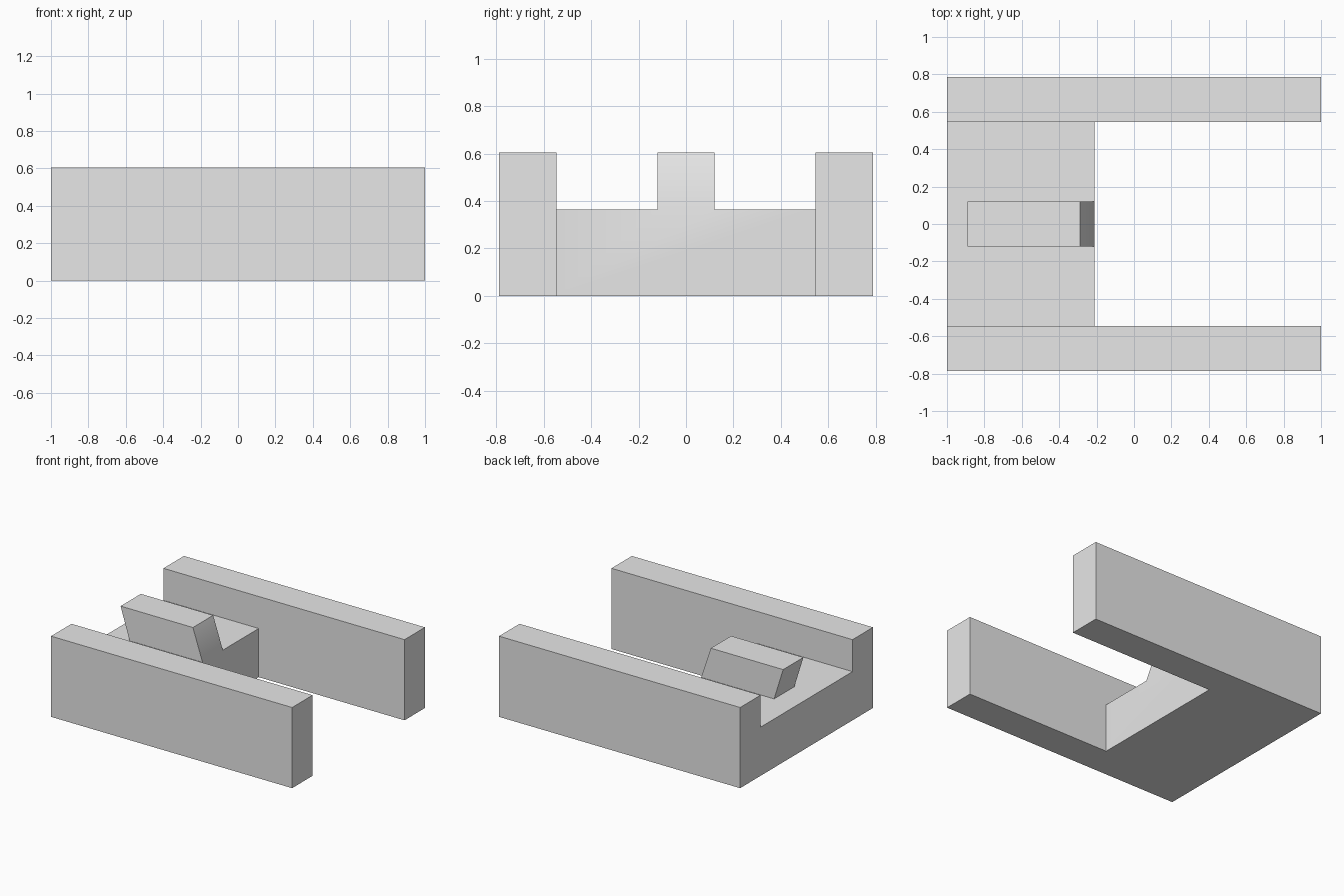
import bpy
import bmesh
from math import radians

cube = bpy.data.objects.get("Cube")
if cube:
    bpy.data.objects.remove(cube, do_unlink=True)

# Plain grey finish
GREY = (0.8, 0.8, 0.8, 1)
grey = bpy.data.materials.new("plain grey")
grey.use_nodes = True
grey.diffuse_color = GREY
grey.node_tree.nodes["Principled BSDF"].inputs["Base Color"].default_value = GREY

HEIGHT, FLOOR = 0.605, 0.365
HALF_WIDTH, INNER = 0.787, 0.545


def prism(name, profile, y0, y1):
    """Solid made by sweeping an x-z profile from y0 to y1."""
    bm = bmesh.new()
    face = bm.faces.new([bm.verts.new((x, y0, z)) for x, z in profile])
    swept = bmesh.ops.extrude_face_region(bm, geom=[face])["geom"]
    verts = [v for v in swept if isinstance(v, bmesh.types.BMVert)]
    bmesh.ops.translate(bm, verts=verts, vec=(0, y1 - y0, 0))
    bmesh.ops.recalc_face_normals(bm, faces=bm.faces)
    mesh = bpy.data.meshes.new(name)
    bm.to_mesh(mesh)
    bm.free()
    mesh.materials.append(grey)
    obj = bpy.data.objects.new(name, mesh)
    bpy.context.collection.objects.link(obj)
    return obj


def box_profile(x0, x1, top):
    return [(x0, 0), (x1, 0), (x1, top), (x0, top)]


# Cross block, two long side rails and the leaning lug on top
body = prism("bracket_body", box_profile(-1, -0.21, FLOOR), -INNER, INNER)
rails = [prism("side_rail", box_profile(-1, 1, HEIGHT), *sorted((s * INNER, s * HALF_WIDTH)))
         for s in (-1, 1)]
lug = prism("leaning_lug",
            [(-0.815, FLOOR), (-0.21, FLOOR), (-0.29, HEIGHT), (-0.89, HEIGHT)],
            -0.12, 0.12)

# Fuse everything into one solid
bpy.ops.object.select_all(action="DESELECT")
bpy.context.view_layer.objects.active = body
body.select_set(True)
for part in rails + [lug]:
    union = body.modifiers.new("fuse", "BOOLEAN")
    union.operation = "UNION"
    union.solver = "EXACT"
    union.object = part
    bpy.ops.object.modifier_apply(modifier=union.name)
    bpy.data.objects.remove(part, do_unlink=True)

# Merge coplanar faces, then blend only the shallow crease below the lug
bm = bmesh.new()
bm.from_mesh(body.data)
bmesh.ops.remove_doubles(bm, verts=bm.verts, dist=0.0001)
bmesh.ops.dissolve_limit(bm, angle_limit=radians(1), verts=bm.verts, edges=bm.edges)
bm.to_mesh(body.data)
bm.free()
bpy.ops.object.shade_smooth_by_angle(angle=radians(30))
